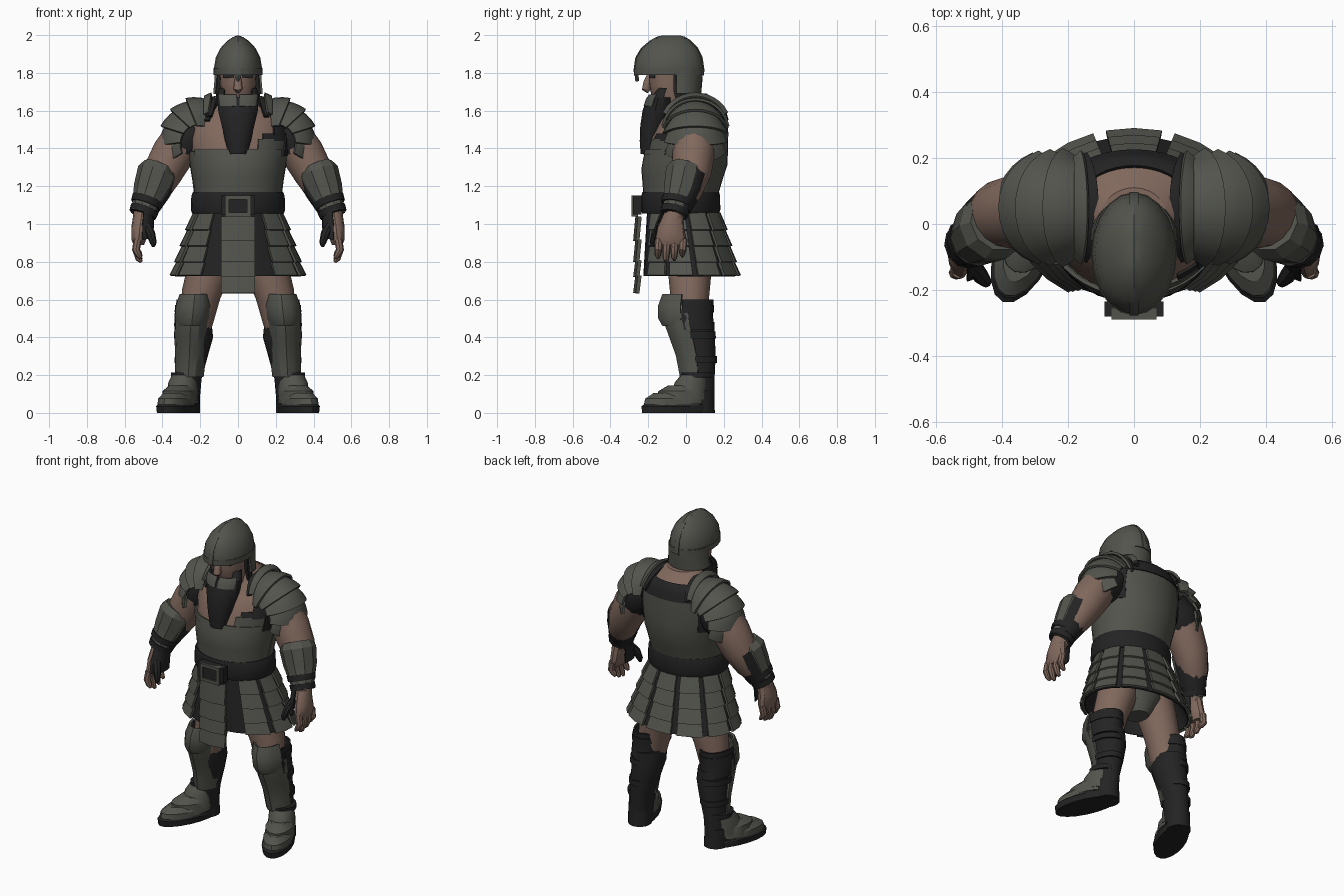
import bpy, bmesh
from math import sin, cos, radians, pi
from mathutils import Vector, Matrix

cube = bpy.data.objects.get("Cube")
if cube:
    bpy.data.objects.remove(cube, do_unlink=True)


def material(name, rgb):
    m = bpy.data.materials.new(name)
    m.use_nodes = True
    m.diffuse_color = (*rgb, 1)
    m.node_tree.nodes["Principled BSDF"].inputs["Base Color"].default_value = (*rgb, 1)
    return m


STEEL = material("dull steel", (0.085, 0.088, 0.073))
SKIN = material("skin", (0.22, 0.14, 0.11))
DARK = material("dark leather", (0.017, 0.017, 0.017))


# ---------- helpers ----------
def finish(bm, name, mat, angle=32):
    bmesh.ops.recalc_face_normals(bm, faces=bm.faces[:])
    me = bpy.data.meshes.new(name)
    bm.to_mesh(me)
    bm.free()
    me.materials.append(mat)
    ob = bpy.data.objects.new(name, me)
    bpy.context.collection.objects.link(ob)
    bpy.ops.object.select_all(action='DESELECT')
    ob.select_set(True)
    bpy.context.view_layer.objects.active = ob
    bpy.ops.object.shade_smooth_by_angle(angle=radians(angle))


def skin_rings(bm, rings, closed, side):
    rows = [[bm.verts.new((p[0] * side, p[1], p[2])) for p in r] for r in rings]
    n = len(rows[0])
    for a, b in zip(rows, rows[1:]):
        for i in range(n if closed else n - 1):
            j = (i + 1) % n
            bm.faces.new((a[i], a[j], b[j], b[i]))
    if closed:
        bm.faces.new(rows[0])
        bm.faces.new(rows[-1])


def solid(name, rings, mat, side=1):
    bm = bmesh.new()
    skin_rings(bm, rings, True, side)
    finish(bm, name, mat)


def plates(name, sheets, mat, thick=0.012, side=1):
    bm = bmesh.new()
    for rings in sheets:
        skin_rings(bm, rings, False, side)
    bmesh.ops.recalc_face_normals(bm, faces=bm.faces[:])
    bmesh.ops.solidify(bm, geom=bm.faces[:], thickness=thick)
    finish(bm, name, mat)


def oval(z, cx, cy, rx, ry, n=20, a0=0, a1=None):
    """Horizontal ring, angle 0 faces the front; an arc when a1 is given."""
    count, span = (n, 360) if a1 is None else (n + 1, a1 - a0)
    angles = [radians(a0 + span * i / n) for i in range(count)]
    return [(cx + rx * sin(a), cy - ry * cos(a), z) for a in angles]


def loft(name, sections, mat, side=1, n=20):
    solid(name, [oval(*s, n=n) for s in sections], mat, side)


def arc_sheet(sections, a0, a1, n=8):
    return [oval(*s, n=n, a0=a0, a1=a1) for s in sections]


def cut(sections, z0, z1, grow=0.0, steps=5):
    """Resample a stack of sections between two heights, slightly enlarged."""
    out = []
    for k in range(steps + 1):
        z = z0 + (z1 - z0) * k / steps
        for a, b in zip(sections, sections[1:]):
            if min(a[0], b[0]) <= z <= max(a[0], b[0]):
                t = (z - a[0]) / (b[0] - a[0])
                s = [p + (q - p) * t for p, q in zip(a, b)]
                out.append((z, s[1], s[2], s[3] + grow, s[4] + grow))
                break
    return out


def tube(name, points, mat, side=1, n=12):
    rings = []
    ps = [Vector(p[:3]) for p in points]
    for i, p in enumerate(points):
        t = (ps[min(i + 1, len(ps) - 1)] - ps[max(i - 1, 0)]).normalized()
        u = t.cross(Vector((0, 1, 0))).normalized()
        v = u.cross(t)
        rings.append([ps[i] + p[3] * (u * cos(2 * pi * k / n) + v * sin(2 * pi * k / n)) for k in range(n)])
    solid(name, rings, mat, side)


def box(name, centre, size, mat, side=1):
    bm = bmesh.new()
    bmesh.ops.create_cube(bm, size=1)
    bm.transform(Matrix.Translation((centre[0] * side, *centre[1:])) @ Matrix.Diagonal((*size, 1)))
    finish(bm, name, mat)


# ---------- torso ----------
TORSO = [(1.02, 0, -.03, .19, .15), (1.1, 0, -.03, .22, .185), (1.17, 0, -.03, .217, .185), (1.3, 0, -.01, .24, .215),
         (1.45, 0, .01, .26, .2), (1.55, 0, .035, .25, .175), (1.62, 0, .06, .2, .13), (1.69, 0, .02, .1, .09)]
loft("torso", TORSO, SKIN, n=28)
loft("pelvis", [(.69, 0, .03, .06, .07), (.8, 0, .02, .16, .13), (1.04, 0, -.02, .2, .16)], STEEL)
plates("breastplate", [arc_sheet(cut(TORSO, 1.15, 1.385, .012), -95, 95, 18)], STEEL)
plates("backplate", [arc_sheet(cut(TORSO, 1.15, 1.56, .014), 90, 270, 18)], STEEL)
plates("backplate_trim", [arc_sheet(cut(TORSO, 1.55, 1.645, .016), 118, 242, 14)], DARK)
plates("breastplate_trim", [arc_sheet(cut(TORSO, 1.365, 1.395, .016), -60, 60, 14)], STEEL)
# the left chest is strapped, the right one mostly bare
plates("left_chest_strap", [arc_sheet(cut(TORSO, 1.44, 1.64, .012), 46, 68, 4)], DARK)
plates("left_chest_plate", [arc_sheet(cut(TORSO, 1.38, 1.45, .01), 24, 66, 6)], STEEL)
plates("left_chest_lining", [arc_sheet(cut(TORSO, 1.44, 1.48, .008), 30, 50, 4)], DARK)
plates("right_chest_strap", [arc_sheet(cut(TORSO, 1.55, 1.65, .012), -68, -36, 4)], DARK)
plates("left_side_padding", [arc_sheet(cut(TORSO, 1.36, 1.57, .019), 66, 134, 6)], DARK)
plates("right_side_padding", [arc_sheet(cut(TORSO, 1.36, 1.57, .019), -134, -88, 5)], DARK)

# ---------- belt and skirt ----------
loft("belt", [(1.055, 0, -.028, .242, .203), (1.075, 0, -.028, .25, .21),
              (1.15, 0, -.028, .247, .208), (1.17, 0, -.028, .238, .203)], DARK, n=28)
for z in (1.05, 1.14):
    box("buckle_bar", (0, -.272, z), (.135, .034, .02), STEEL)
for x in (-.058, .058):
    box("buckle_side", (x, -.272, 1.095), (.02, .034, .1), STEEL)
box("buckle_backing", (0, -.257, 1.1), (.18, .045, .1), DARK)
SKIRT = [(1.07, 0, -.02, .235, .2), (.725, 0, .02, .353, .26)]
plates("underskirt", [arc_sheet(cut(SKIRT, 1.07, .725, -.014), 0, 360, 30)], DARK, .006)
tiers = [1.06, .97, .885, .8, .73]
for k in range(9):
    a = 46.7 + 33.33 * k
    sheets = []
    for z0, z1 in zip(tiers, tiers[1:]):
        top, low = cut(SKIRT, z0, z1, 0, 1)
        low = (z1, 0, low[2], low[3] + .012, low[4] + .012)
        sheets.append(arc_sheet([top, low], a - 13.5, a + 13.5, 2))
    plates("skirt_panel", sheets, STEEL, .014)
sheets = []
for z0, z1 in ((1.04, .91), (.92, .8), (.81, .72), (.73, .635)):
    sheets.append([[(x, y + abs(x) * .15, z) for x in (-.09, 0, .09)] for y, z in ((-.268, z0), (-.28, z1))])
plates("front_panel", sheets, STEEL, .02)

# ---------- head ----------
loft("head", [(1.6, 0, -.05, .07, .08), (1.66, 0, -.08, .085, .1), (1.74, 0, -.085, .095, .11),
              (1.85, 0, -.085, .1, .115)], SKIN)
tube("nose", [(0, -.19, 1.8, .012), (0, -.205, 1.75, .02), (0, -.21, 1.715, .024), (0, -.195, 1.7, .012)], SKIN)
HELMET = [(1.79, 0, -.09, .126, .183), (1.82, 0, -.09, .128, .184), (1.88, 0, -.09, .118, .175),
          (1.93, 0, -.087, .094, .148), (1.97, 0, -.082, .056, .105), (1.99, 0, -.08, .026, .07),
          (1.997, 0, -.08, .006, .04)]
loft("helmet", HELMET, STEEL)
plates("helmet_rim", [arc_sheet(cut(HELMET, 1.79, 1.825, .003, 1), 0, 360, 20)], STEEL, .006)
path = [(h[2] - h[4] - .003, h[0]) for h in HELMET] + [(h[2] + h[4] + .003, h[0]) for h in reversed(HELMET)]
plates("helmet_ridge", [[[(x, y, z + (.002 if x == 0 else -.004)) for x in (-.014, 0, .014)] for y, z in path]], STEEL, .006)
plates("nose_guard", [[[(-w, y, z), (0, y - .01, z), (w, y, z)] for w, y, z in
                       ((.035, -.263, 1.83), (.02, -.262, 1.79), (.006, -.258, 1.755))]], STEEL)
plates("neck_guard", [arc_sheet([(1.82, 0, -.04, .123, .128), (1.75, 0, -.04, .126, .126),
                                 (1.69, 0, -.04, .132, .12)], 85, 275, 12)], STEEL)
plates("hair", [arc_sheet([(1.8, 0, -.05, .11, .12), (1.7, 0, -.05, .115, .11),
                           (1.62, 0, -.03, .12, .11)], 82, 278, 14)], DARK, .02)
for s, side in ((1, "left"), (-1, "right")):
    box(side + "_eyebrow", (.05, -.18, 1.782), (.06, .03, .016), DARK, s)
BEARD = [(1.72, 0, -.11, .1, .05), (1.67, 0, -.13, .112, .075), (1.6, 0, -.145, .108, .085),
         (1.52, 0, -.172, .088, .07), (1.44, 0, -.185, .07, .06), (1.37, 0, -.2, .05, .04)]
plates("beard_sides", [arc_sheet(BEARD[:2], 45, 100, 5), arc_sheet(BEARD[:2], -100, -45, 5)], DARK)
loft("beard", BEARD[1:], DARK, n=14)
plates("moustache", [arc_sheet(cut(BEARD, 1.685, 1.625, .004, 3), 4, 62, 6),
                     arc_sheet(cut(BEARD, 1.685, 1.625, .004, 3), -62, -4, 6)], STEEL, .01)


# ---------- arms ----------
def lame(t0, t1, r0, r1, spread):
    """One curved shoulder strip, swung around the shoulder pivot."""
    rings = []
    for k in range(4):
        t, r = radians(t0 + (t1 - t0) * k / 3), r0 + (r1 - r0) * k / 3
        arc = [radians(spread * i / 6) for i in range(-6, 7)]
        rings.append([(.185 + r * cos(t) * cos(f) ** .8, .05 + (.16 + r - .21) * sin(f), 1.45 + r * sin(t) * cos(f) ** .8)
                      for f in arc])
    return rings


for s, side in ((1, "left"), (-1, "right")):
    plates(side + "_pauldron", [lame(96 - 25 * i, 67 - 25 * i, .212, .236, 76 - 4 * i) for i in range(5)], STEEL, .014, s)
    plates(side + "_collar", [lame(100, 91, .25, .228, 60)], STEEL, .014, s)
    plates(side + "_collar_lining", [lame(109, 98, .24, .225, 62)], DARK, .016, s)
    tube(side + "_sleeve", [(.22, .05, 1.5, .11), (.28, .05, 1.45, .125), (.325, .045, 1.4, .112)], DARK, s)
    tube(side + "_arm", [(.27, .05, 1.48, .11), (.345, .04, 1.37, .113), (.4, .03, 1.27, .104),
                         (.45, 0, 1.17, .085), (.5, -.055, 1.07, .055), (.515, -.07, 1.0, .045)], SKIN, s, 16)
    tube(side + "_bracer", [(.413, .005, 1.3, .09), (.427, -.005, 1.27, .108), (.458, -.025, 1.18, .098),
                            (.5, -.06, 1.07, .066), (.508, -.067, 1.05, .07)], STEEL, s, 10)
    tube(side + "_bracer_lining", [(.418, .012, 1.27, .104), (.45, -.01, 1.18, .096), (.49, -.045, 1.08, .07)], DARK, s)
    for x, y, z, r in ((.483, -.048, 1.115, .086), (.5, -.06, 1.065, .077)):
        tube(side + "_bracer_strap", [(x - .006, y + .004, z + .016, r), (x + .006, y - .004, z - .016, r - .004)], DARK, s)
    # hands
    loft(side + "_palm", [(1.06, .508, -.065, .045, .05), (.98, .52, -.08, .045, .07),
                          (.92, .525, -.08, .04, .082), (.89, .525, -.08, .028, .074)], SKIN, s, 12)
    for i, drop in enumerate((.02, 0, .01, .03)):
        y = -.143 + .043 * i
        tube(side + "_finger", [(.53, y, .92, .022), (.54, y - .004, .865, .021),
                                (.525, y - .006, .815 + drop, .017), (.512, y - .004, .798 + drop, .008)], SKIN, s, 8)
    tube(side + "_thumb", [(.49, -.12, 1.0, .026), (.462, -.16, .95, .024), (.448, -.175, .9, .018), (.447, -.178, .88, .008)],
         DARK, s, 8)
    plates(side + "_glove", [arc_sheet([(1.07, .505, -.065, .06, .068), (.99, .51, -.08, .065, .085),
                                        (.92, .51, -.085, .06, .09)], -120, -5, 7)], DARK, .008, s)

# ---------- legs ----------
SHIN = [(.63, .232, .015, .084, .125), (.5, .242, .01, .088, .128), (.42, .245, .03, .084, .118),
        (.3, .25, .055, .075, .1), (.18, .258, .065, .068, .088)]
CALF = [(.48, .228, .035, .088, .115), (.4, .228, .045, .096, .108), (.3, .243, .06, .083, .097),
        (.18, .26, .067, .067, .084), (.05, .27, .07, .066, .08)]
for s, side in ((1, "left"), (-1, "right")):
    tube(side + "_thigh", [(.12, .02, .88, .115), (.155, .02, .75, .115), (.195, .02, .63, .104), (.225, .02, .46, .086)], SKIN, s, 16)
    loft(side + "_boot", CALF, DARK, s)
    plates(side + "_boot_top", [arc_sheet(cut(SHIN, .6, .44, .006), 75, 255, 10)], DARK, .012, s)
    for z in (.57, .43, .3):
        plates(side + "_boot_strap", [arc_sheet(cut(SHIN, z, z - .035, .01, 1), 86, 260, 10)], DARK, .01, s)
    plates(side + "_greave", [arc_sheet(cut(SHIN, .53, .19, .008, 6), -80, 90, 6)], STEEL, .014, s)
    knee = [(.63, .228, .0, .082, .125), (.57, .234, -.005, .096, .142), (.5, .242, -.005, .094, .142), (.46, .244, .0, .08, .125)]
    plates(side + "_knee_guard", [arc_sheet(knee, -80, 80, 6)], STEEL, .014, s)
    # boots turned outward
    turn = Matrix.Translation((.278, .06, 0)) @ Matrix.Rotation(radians(22), 4, 'Z')

    def foot(name, sections, mat):
        solid(side + name, [[turn @ Vector(p) for p in oval(*q, n=18)] for q in sections], mat, s)

    foot("_sole", [(0, 0, -.115, .085, .2), (.035, 0, -.115, .09, .204), (.045, 0, -.11, .084, .195)], DARK)
    foot("_heel", [(0, 0, .02, .07, .075), (.12, 0, .015, .068, .075)], DARK)
    foot("_toe_cap", [(.04, 0, -.125, .084, .18), (.075, 0, -.125, .082, .172), (.105, 0, -.115, .06, .135)], STEEL)
    foot("_instep_low", [(.05, 0, -.085, .086, .14), (.115, 0, -.085, .08, .135), (.145, 0, -.065, .055, .1)], STEEL)
    foot("_instep_high", [(.07, 0, -.045, .08, .105), (.16, 0, -.035, .076, .09), (.2, 0, -.015, .066, .075)], STEEL)
    foot("_ankle_strap", [(.185, 0, 0, .076, .086), (.215, 0, 0, .076, .088)], DARK)
